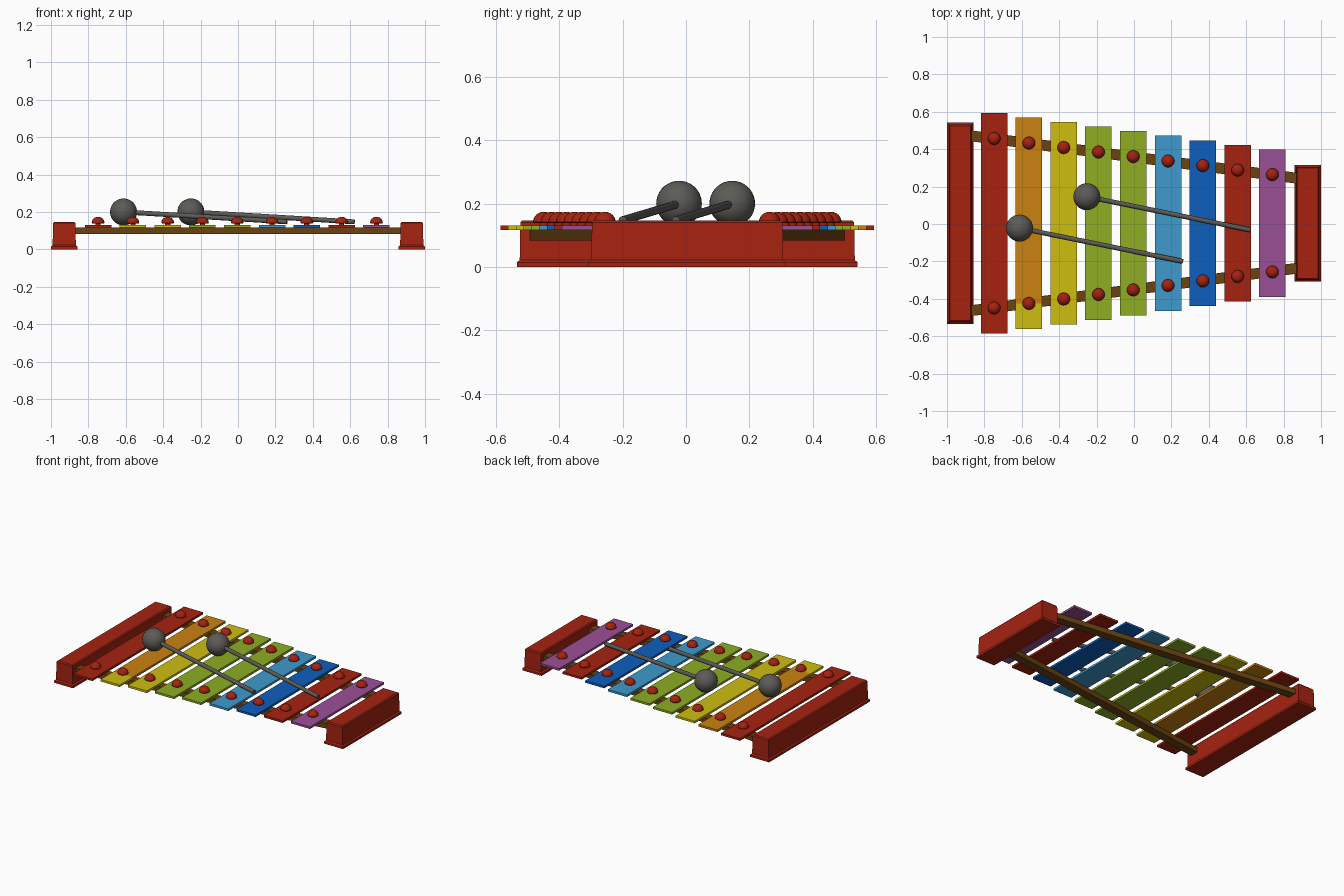
import bpy, bmesh, math
from mathutils import Vector

if "Cube" in bpy.data.objects:
    bpy.data.objects.remove(bpy.data.objects["Cube"], do_unlink=True)


def linear(v):
    v /= 255
    return v / 12.92 if v <= 0.04045 else ((v + 0.055) / 1.055) ** 2.4


def material(name, *rgb):
    m = bpy.data.materials.new(name)
    col = (*[linear(c) for c in rgb], 1)
    m.diffuse_color = col
    m.use_nodes = True
    bsdf = m.node_tree.nodes["Principled BSDF"]
    bsdf.inputs["Base Color"].default_value = col
    bsdf.inputs["Roughness"].default_value = 0.6
    return m


red = material("red", 166, 34, 16)
orange = material("orange", 202, 130, 16)
yellow = material("yellow", 206, 190, 16)
green = material("green", 142, 174, 36)
sky = material("light blue", 62, 154, 206)
blue = material("blue", 14, 94, 190)
purple = material("purple", 154, 80, 150)
brown = material("brown", 108, 68, 18)
grey = material("grey", 92, 91, 86)


def finish(name, bm, mats, smooth=False):
    bmesh.ops.recalc_face_normals(bm, faces=bm.faces)
    mesh = bpy.data.meshes.new(name)
    bm.to_mesh(mesh)
    bm.free()
    obj = bpy.data.objects.new(name, mesh)
    bpy.context.collection.objects.link(obj)
    for m in mats:
        mesh.materials.append(m)
    if smooth:
        bpy.ops.object.select_all(action='DESELECT')
        obj.select_set(True)
        bpy.context.view_layer.objects.active = obj
        bpy.ops.object.shade_smooth_by_angle(angle=math.radians(40))
    return obj


def loft(bm, rings, close_last=True):
    """Skin a stack of equal vertex rings and cap both ends."""
    loops = [[bm.verts.new(p) for p in ring] for ring in rings]
    n = len(loops[0])
    for a, b in zip(loops, loops[1:]):
        for i in range(n):
            j = (i + 1) % n
            bm.faces.new((a[i], a[j], b[j], b[i]))
    bm.faces.new(loops[0][::-1])
    bm.faces.new(loops[-1])


def rect(x, y, hx, hy, z):
    return [(x + sx * hx, y + sy * hy, z)
            for sx, sy in ((-1, -1), (1, -1), (1, 1), (-1, 1))]


def circle(x, y, r, z, n=20):
    return [(x + r * math.cos(math.tau * i / n),
             y + r * math.sin(math.tau * i / n), z) for i in range(n)]


CY = 0.004

# End blocks with a flared foot and softened top edge
for name, x, half in (("long_end_block", -0.929, 0.538),
                      ("short_end_block", 0.929, 0.312)):
    bm = bmesh.new()
    steps = ((0, 0), (0, 0.014), (0.009, 0.022), (0.011, 0.14), (0.017, 0.147))
    loft(bm, [rect(x, CY, 0.071 - d, half - d, z) for d, z in steps])
    finish(name, bm, [red])

# Converging rails under the bars
for name, s in (("back_rail", 1), ("front_rail", -1)):
    bm = bmesh.new()
    rings = []
    for x, y in ((-0.9, 0.471), (0.9, 0.237)):
        rings.append([(x, CY + s * (y + dy), z) for dy, z in
                      ((-0.029, 0.083), (0.029, 0.083),
                       (0.029, 0.117), (-0.029, 0.117))])
    loft(bm, rings)
    finish(name, bm, [brown])

# Tone bars, each fixed by a domed pin at both ends
colours = [red, orange, yellow, green, green, sky, blue, red, purple]
for i, colour in enumerate(colours):
    x = -0.748 + 0.186 * i
    half = 0.59 - 0.0244 * i
    bm = bmesh.new()
    loft(bm, [rect(x, CY, 0.071, half, z) for z in (0.117, 0.131)])
    mats = [colour]
    if colour is orange:
        # Yellow front tip on the second bar
        cut = -0.425
        bmesh.ops.bisect_plane(bm, geom=bm.verts[:] + bm.edges[:] + bm.faces[:],
                               plane_co=(0, cut, 0), plane_no=(0, 1, 0))
        for f in bm.faces:
            f.material_index = int(f.calc_center_median().y < cut)
        mats.append(yellow)
    finish(f"tone_bar_{i + 1}", bm, mats)

    for side, s in (("back", 1), ("front", -1)):
        y = CY + s * (0.453 - 0.0241 * i)
        bm = bmesh.new()
        dome = [(0.034 * math.cos(a), 0.142 + 0.032 * math.sin(a))
                for a in (math.radians(15 * k) for k in range(6))]
        profile = [(0.014, 0.125), (0.014, 0.14), (0.031, 0.139)] + dome
        loft(bm, [circle(x, y, r, z) for r, z in profile])
        finish(f"{side}_pin_{i + 1}", bm, [red], smooth=True)

# Two mallets resting across the bars
for i, (hx, hy, tx, ty) in enumerate(((-0.612, -0.022, 0.262, -0.2),
                                      (-0.252, 0.146, 0.622, -0.032))):
    head, tip = Vector((hx, hy, 0.2)), Vector((tx, ty, 0.147))
    bm = bmesh.new()
    bmesh.ops.create_uvsphere(bm, u_segments=32, v_segments=18, radius=0.072)
    bmesh.ops.translate(bm, verts=bm.verts, vec=head)
    finish(f"mallet_head_{i + 1}", bm, [grey], smooth=True)

    bm = bmesh.new()
    axis = tip - head
    bmesh.ops.create_cone(bm, cap_ends=True, segments=16, radius1=0.013,
                          radius2=0.013, depth=axis.length)
    stick = finish(f"mallet_stick_{i + 1}", bm, [grey], smooth=True)
    stick.location = (head + tip) / 2
    stick.rotation_euler = axis.to_track_quat('Z', 'Y').to_euler()
